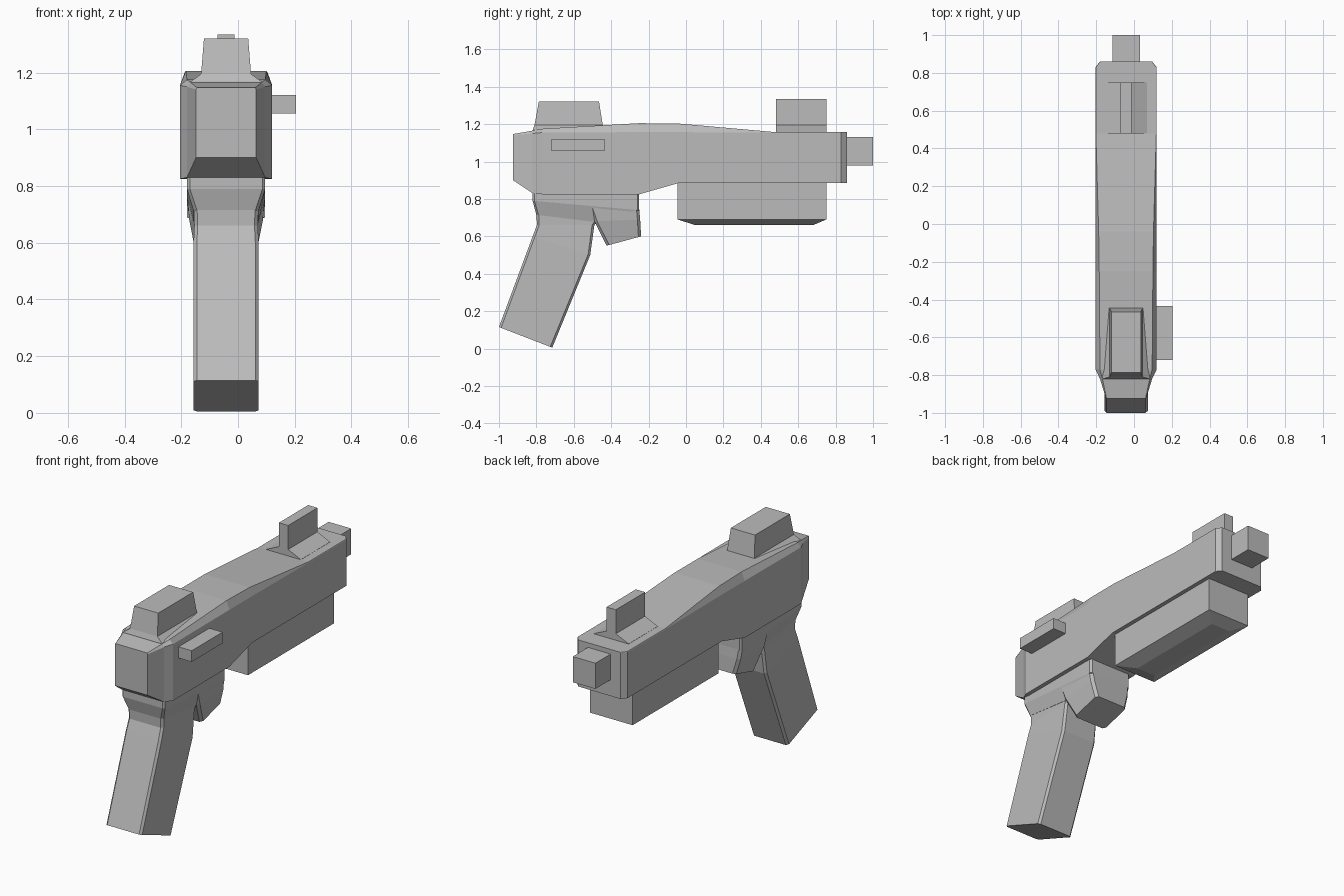
import bpy
import bmesh
from mathutils import Vector

cube = bpy.data.objects.get("Cube")
if cube:
    bpy.data.objects.remove(cube, do_unlink=True)

grey = bpy.data.materials.new("plain grey")
grey.use_nodes = True
colour = (0.5, 0.5, 0.5, 1)
grey.diffuse_color = colour
grey.node_tree.nodes["Principled BSDF"].inputs["Base Color"].default_value = colour

CX = -0.042  # centre plane of the main body


def loft(name, rings):
    """Skin a list of equal-length rings and cap both ends."""
    bm = bmesh.new()
    loops = [[bm.verts.new(p) for p in ring] for ring in rings]
    for a, b in zip(loops, loops[1:]):
        n = len(a)
        for i in range(n):
            j = (i + 1) % n
            bm.faces.new((a[i], a[j], b[j], b[i]))
    bm.faces.new(loops[0])
    bm.faces.new(loops[-1])
    bmesh.ops.recalc_face_normals(bm, faces=bm.faces)
    mesh = bpy.data.meshes.new(name)
    bm.to_mesh(mesh)
    bm.free()
    mesh.materials.append(grey)
    obj = bpy.data.objects.new(name, mesh)
    bpy.context.collection.objects.link(obj)
    return obj


def rect(w, y0, y1, z, cx=CX):
    """Level rectangle of half width w."""
    return [(cx - w, y0, z), (cx + w, y0, z), (cx + w, y1, z), (cx - w, y1, z)]


def slanted(back, front, w, c):
    """Cross-section between two (y, z) points, with chamfered corners."""
    a, b = Vector((CX, *back)), Vector((CX, *front))
    d = (b - a).normalized() * c
    half = [(a, w - c), (a + d, w), (b - d, w), (b, w - c)]
    right = [p + Vector((x, 0, 0)) for p, x in half]
    left = [p - Vector((x, 0, 0)) for p, x in reversed(half)]
    return right + left


# Main body: y, half width, bottom, shoulder height, top half width, top
stations = [
    (-0.925, 0.106, 0.90, 1.14, 0.103, 1.147),
    (-0.82, 0.138, 0.83, 1.15, 0.125, 1.165),
    (-0.77, 0.162, 0.825, 1.155, 0.138, 1.175),
    (-0.25, 0.162, 0.825, 1.157, 0.142, 1.205),
    (-0.04, 0.162, 0.885, 1.157, 0.145, 1.203),
    (0.48, 0.162, 0.885, 1.154, 0.16, 1.157),
    (0.83, 0.162, 0.885, 1.154, 0.16, 1.157),
    (0.86, 0.138, 0.885, 1.154, 0.136, 1.157),
]
loft("body", [
    [(CX - w, y, zb), (CX + w, y, zb), (CX + w, y, zs),
     (CX + wt, y, zt), (CX - wt, y, zt), (CX - w, y, zs)]
    for y, w, zb, zs, wt, zt in stations])

# Barrel and side lever
loft("barrel", [rect(0.073, 0.84, 1.0, z) for z in (0.98, 1.13)])
loft("side_lever", [rect(0.05, -0.72, -0.435, z, 0.155) for z in (1.055, 1.12)])

# Sights with flared feet
loft("muzzle_sight", [
    rect(0.112, 0.48, 0.75, 1.15),
    rect(0.112, 0.48, 0.75, 1.158),
    rect(0.03, 0.48, 0.75, 1.195),
    rect(0.03, 0.48, 0.75, 1.335)])
loft("rear_sight", [
    rect(0.125, -0.82, -0.44, 1.15),
    rect(0.125, -0.82, -0.44, 1.168),
    rect(0.088, -0.81, -0.445, 1.195),
    rect(0.078, -0.787, -0.465, 1.32)])

# Rail under the barrel
loft("under_rail", [
    rect(0.06, 0.05, 0.68, 0.66),
    rect(0.138, -0.045, 0.75, 0.69),
    rect(0.138, -0.045, 0.75, 0.89)])

# Frame between body and grip
loft("grip_frame", [
    slanted((-0.82, 0.835), (-0.25, 0.835), 0.138, 0.01),
    slanted((-0.82, 0.79), (-0.25, 0.74), 0.138, 0.01),
    slanted((-0.80, 0.715), (-0.47, 0.675), 0.115, 0.012)])

# Grip
loft("grip", [
    slanted((-0.80, 0.74), (-0.45, 0.72), 0.115, 0.012),
    slanted((-0.797, 0.66), (-0.49, 0.66), 0.112, 0.012),
    slanted((-0.82, 0.60), (-0.512, 0.50), 0.115, 0.012),
    slanted((-1.0, 0.115), (-0.715, 0.005), 0.115, 0.012)])

# Trigger block
loft("trigger_block", [
    slanted((-0.52, 0.77), (-0.25, 0.745), 0.137, 0.015),
    slanted((-0.49, 0.68), (-0.245, 0.69), 0.13, 0.015),
    slanted((-0.425, 0.55), (-0.24, 0.60), 0.105, 0.015)])
